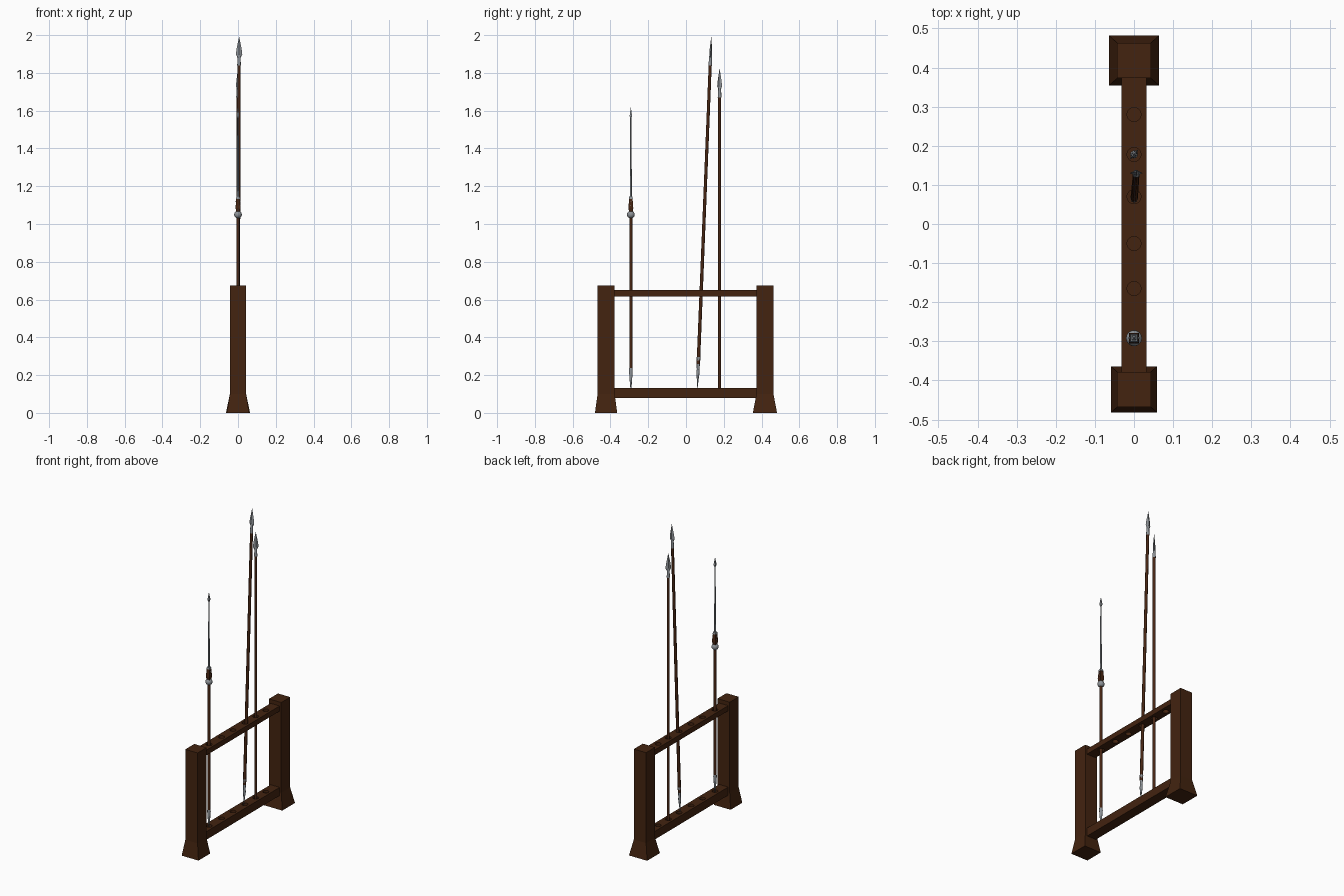
import bpy, bmesh, math
from mathutils import Vector, Matrix

if "Cube" in bpy.data.objects:
    bpy.data.objects.remove(bpy.data.objects["Cube"])


def material(name, color):
    m = bpy.data.materials.new(name)
    m.use_nodes = True
    m.diffuse_color = (*color, 1)
    m.node_tree.nodes["Principled BSDF"].inputs["Base Color"].default_value = (*color, 1)
    return m


RACK = material("dark rack wood", (0.056, 0.017, 0.005))
SHAFT = material("shaft wood", (0.062, 0.018, 0.006))
IRON = material("grey iron", (0.27, 0.29, 0.31))


def loft(name, rings, sides, mat, matrix=Matrix(), smooth=False, turn=0.0):
    """Stack of rings (z, x radius, y radius), capped at both ends."""
    bm = bmesh.new()
    loops = []
    for z, rx, ry in rings:
        angles = [turn + math.tau * i / sides for i in range(sides)]
        loops.append([bm.verts.new((rx * math.cos(a), ry * math.sin(a), z)) for a in angles])
    for low, high in zip(loops, loops[1:]):
        for i in range(sides):
            j = (i + 1) % sides
            bm.faces.new((low[i], low[j], high[j], high[i]))
    bm.faces.new(loops[0][::-1])
    bm.faces.new(loops[-1])
    bm.transform(matrix)
    mesh = bpy.data.meshes.new(name)
    bm.to_mesh(mesh)
    bm.free()
    mesh.materials.append(mat)
    ob = bpy.data.objects.new(name, mesh)
    bpy.context.collection.objects.link(ob)
    if smooth:
        bpy.ops.object.select_all(action="DESELECT")
        ob.select_set(True)
        bpy.context.view_layer.objects.active = ob
        bpy.ops.object.shade_smooth_by_angle(angle=math.radians(50))
    return ob


def block(name, sections, mat, matrix):
    """Square-sided loft; sections are (z, half x, half y)."""
    r = math.sqrt(2)
    return loft(name, [(z, x * r, y * r) for z, x, y in sections], 4, mat, matrix, turn=math.pi / 4)


def move(x, y, z=0.0):
    return Matrix.Translation((x, y, z))


# Posts with flared feet
for name, y, foot in (("front_post", -0.423, 0.059), ("back_post", 0.418, 0.064)):
    block(name, [(0, foot, foot), (0.1, 0.043, 0.045), (0.675, 0.043, 0.045)], RACK, move(0, y))

# Rails: the upper one is pierced, the lower one has shallow sockets
slots = (-0.29, -0.165, -0.05, 0.07, 0.178, 0.28)
for name, low, high, cut in (("upper_rail", 0.617, 0.65, 0.6), ("lower_rail", 0.08, 0.132, 0.117)):
    rail = block(name, [(low, 0.032, 0.39), (high, 0.032, 0.39)], RACK, move(0, 0))
    for y in slots:
        cutter = loft(name + "_hole_cutter", [(cut, 0.018, 0.018), (high + 0.03, 0.018, 0.018)],
                      16, RACK, move(0, y))
        cutter.hide_render = True
        cutter.hide_viewport = True
        mod = rail.modifiers.new("hole", "BOOLEAN")
        mod.operation = "DIFFERENCE"
        mod.solver = "EXACT"
        mod.object = cutter
    # Bake the holes, then drop the cutters
    bpy.context.view_layer.update()
    baked = bpy.data.meshes.new_from_object(rail.evaluated_get(bpy.context.evaluated_depsgraph_get()))
    for mod in list(rail.modifiers):
        bpy.data.objects.remove(mod.object)
    rail.modifiers.clear()
    rail.data = baked


def rounds(*pairs):
    return [(z, r, r) for z, r in pairs]


def leaf_head(name, base, matrix):
    """Round socket and a flat diamond blade, starting at height base."""
    loft(name + "_socket", rounds((base, 0.01), (base + 0.055, 0.007), (base + 0.07, 0.005)),
         10, IRON, matrix, True)
    loft(name + "_blade", [(base + 0.035, 0.005, 0.004), (base + 0.06, 0.017, 0.007),
                           (base + 0.09, 0.013, 0.006), (base + 0.152, 0.0006, 0.0006)],
         4, IRON, matrix)


# Javelin with weight ball and long iron shank
at = move(0, -0.292)
loft("javelin_shaft", rounds((0.2, 0.0085), (1.07, 0.0085)), 10, SHAFT, at, True)
loft("javelin_butt_spike", rounds((0.12, 0.001), (0.15, 0.005), (0.225, 0.0105), (0.237, 0.0095)),
     10, IRON, at, True)
ball = [(1.05 - 0.02 * math.cos(math.pi * i / 10), 0.02 * math.sin(math.pi * i / 10) + 0.0005)
        for i in range(11)]
loft("javelin_weight_ball", rounds(*ball), 16, IRON, at, True)
block("javelin_block", [(1.06, 0.009, 0.009), (1.085, 0.013, 0.013), (1.135, 0.009, 0.009),
                        (1.142, 0.006, 0.006)], SHAFT, at)
block("javelin_collar", [(1.132, 0.0105, 0.0105), (1.145, 0.0085, 0.0085)], IRON, at)
for z in (1.098, 1.118):
    pin = at @ move(0, 0, z) @ Matrix.Rotation(math.pi / 2, 4, "Y")
    loft("javelin_pin", rounds((-0.0135, 0.0025), (0.0135, 0.0025)), 8, IRON, pin)
loft("javelin_shank", rounds((1.14, 0.0055), (1.57, 0.0035)), 8, IRON, at, True)
block("javelin_point", [(1.56, 0.003, 0.003), (1.572, 0.0065, 0.0065), (1.617, 0.0005, 0.0005)], IRON, at)

# Long spear leaning in its slot
foot, tip = Vector((0.0, 0.06, 0.13)), Vector((0.006, 0.134, 1.99))
axis = tip - foot
lean = Matrix.Translation(foot) @ axis.to_track_quat("Z", "Y").to_matrix().to_4x4()
# Keep the blade's broad side towards the front
side = lean.to_3x3().inverted() @ Vector((1, 0, 0))
lean = lean @ Matrix.Rotation(math.atan2(side.y, side.x), 4, "Z")
loft("long_spear_shaft", rounds((0.13, 0.0095), (1.73, 0.0085)), 10, SHAFT, lean, True)
loft("long_spear_butt_spike", rounds((0, 0.001), (0.05, 0.005), (0.085, 0.009), (0.1, 0.007),
                                     (0.165, 0.0105)), 8, IRON, lean, True)
leaf_head("long_spear", axis.length - 0.152, lean)

# Shorter upright spear, blade turned on its axis
upright = move(0, 0.178) @ Matrix.Rotation(math.radians(50), 4, "Z")
loft("short_spear_shaft", rounds((0.117, 0.0085), (1.69, 0.0085)), 10, SHAFT, upright, True)
leaf_head("short_spear", 1.67, upright)
